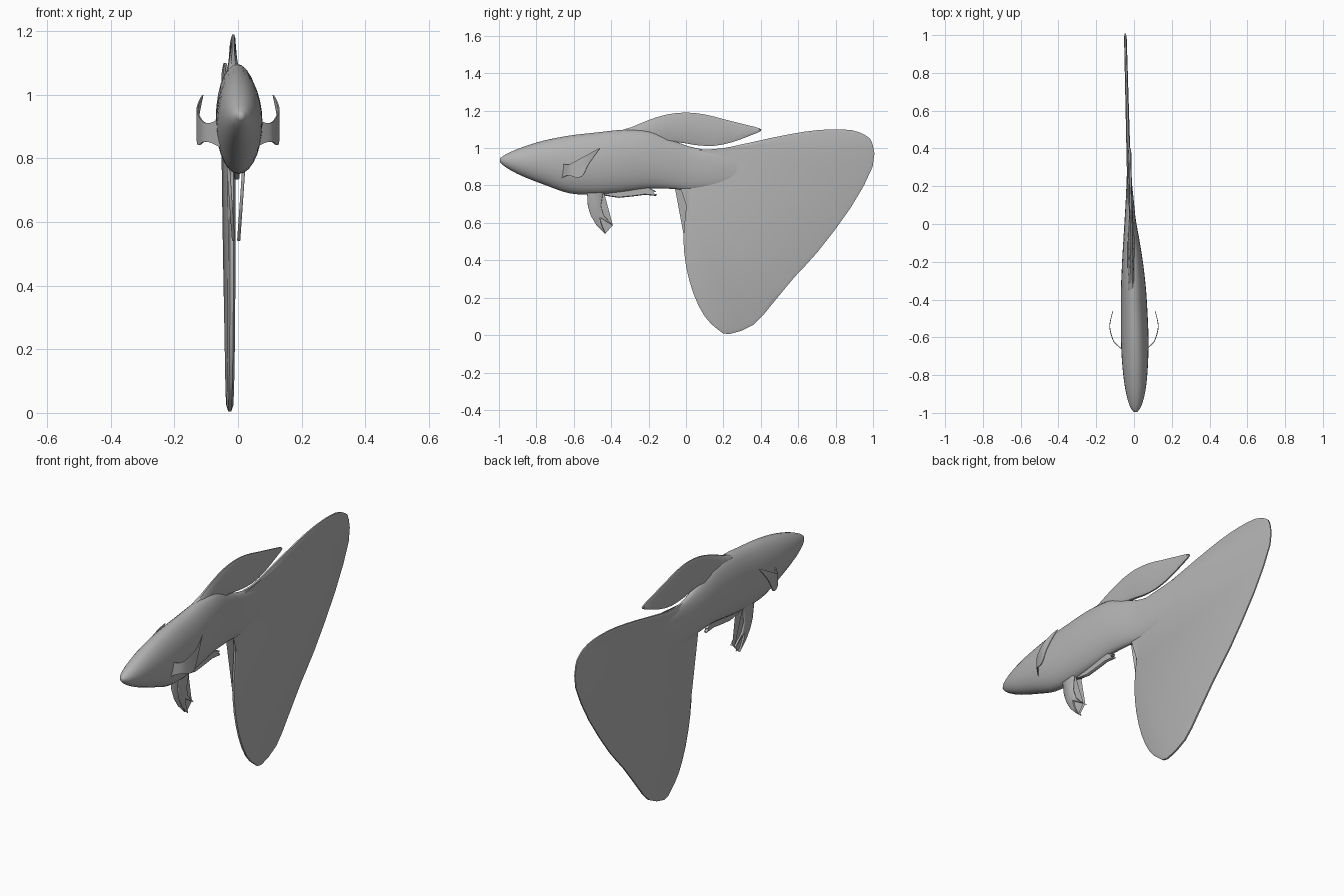
import bpy, bmesh, math
from mathutils import Vector

if "Cube" in bpy.data.objects:
    bpy.data.objects.remove(bpy.data.objects["Cube"])

grey = bpy.data.materials.new("fish grey")
grey.diffuse_color = (0.45, 0.45, 0.45, 1)
grey.use_nodes = True
grey.node_tree.nodes["Principled BSDF"].inputs["Base Color"].default_value = grey.diffuse_color


def finish(name, bm, angle=50):
    bmesh.ops.recalc_face_normals(bm, faces=bm.faces)
    mesh = bpy.data.meshes.new(name)
    bm.to_mesh(mesh)
    bm.free()
    mesh.materials.append(grey)
    ob = bpy.data.objects.new(name, mesh)
    bpy.context.collection.objects.link(ob)
    bpy.ops.object.select_all(action='DESELECT')
    ob.select_set(True)
    bpy.context.view_layer.objects.active = ob
    bpy.ops.object.shade_smooth_by_angle(angle=math.radians(angle))
    return ob


def spline(pts, steps, closed=False):
    """Catmull-Rom curve through points of any dimension."""
    n, out = len(pts), []
    pick = (lambda i: pts[i % n]) if closed else (lambda i: pts[max(0, min(n - 1, i))])
    for i in range(n if closed else n - 1):
        a, b, c, d = (pick(i + k) for k in (-1, 0, 1, 2))
        for s in range(steps):
            t = s / steps
            out.append(tuple(0.5 * (2 * q + (r - p) * t + (2 * p - 5 * q + 4 * r - w) * t * t
                                    + (3 * q - p - 3 * r + w) * t ** 3)
                             for p, q, r, w in zip(a, b, c, d)))
    return out if closed else out + [pts[-1]]


def fin(name, outline, centre, half, inset, steps=1):
    """Thin plate in the yz plane with a thinner rim; centre and half depend on (y, z)."""
    pts = [Vector(p) for p in (spline(outline, steps, True) if steps > 1 else outline)]
    n = len(pts)
    area = sum(pts[i].x * pts[(i + 1) % n].y - pts[(i + 1) % n].x * pts[i].y for i in range(n))
    sign = 1 if area > 0 else -1
    inner = []
    for i, p in enumerate(pts):
        d = (pts[(i + 1) % n] - pts[i - 1]).normalized()
        inner.append(p + Vector((-d.y, d.x)) * inset * sign)
    bm = bmesh.new()
    rings = []
    for ring, side in ((inner, 1), (pts, .45), (pts, -.45), (inner, -1)):
        rings.append([bm.verts.new((centre(*p) + side * half(*p), p.x, p.y)) for p in ring])
    for a, b in zip(rings, rings[1:]):
        for i in range(n):
            j = (i + 1) % n
            bm.faces.new((a[i], a[j], b[j], b[i]))
    caps = [bm.faces.new(rings[0]), bm.faces.new(rings[-1][::-1])]
    bmesh.ops.triangulate(bm, faces=caps)
    return finish(name, bm)


# Body: oval sections (y, bottom, top, half width, centre x)
stations = [(-.995, .925, .945, .010, .008), (-.96, .895, .968, .032, .008),
            (-.88, .852, 1.003, .053, .008), (-.76, .805, 1.04, .067, .006),
            (-.62, .758, 1.067, .073, .004), (-.48, .752, 1.083, .071, .001),
            (-.34, .765, 1.097, .066, -.003), (-.2, .783, 1.09, .055, -.008),
            (-.08, .782, 1.045, .042, -.014), (.02, .775, 1.008, .030, -.020),
            (.14, .79, .985, .020, -.023), (.34, .83, .96, .006, -.029)]
bm = bmesh.new()
SEG, rings = 28, []
for y, lo, hi, w, cx in spline(stations, 4):
    ring = []
    for k in range(SEG):
        a = 2 * math.pi * k / SEG
        ring.append(bm.verts.new((cx + w * math.cos(a), y, (lo + hi) / 2 + (hi - lo) / 2 * math.sin(a))))
    rings.append(ring)
for a, b in zip(rings, rings[1:]):
    for i in range(SEG):
        bm.faces.new((a[i], a[(i + 1) % SEG], b[(i + 1) % SEG], b[i]))
bm.faces.new(rings[0])
bm.faces.new(rings[-1])
finish("body", bm, 70)

# Large tail fin, drifting slightly to one side toward its end
tail = [(-.08, .80), (-.015, .78), (0, .74), (-.002, .65), (-.014, .52), (0, .37), (.04, .22),
        (.1, .1), (.17, .03), (.23, .005), (.36, .055), (.46, .165), (.58, .31), (.7, .44),
        (.88, .68), (.998, .9), (.998, 1.02), (.965, 1.065), (.89, 1.095), (.77, 1.1),
        (.63, 1.087), (.45, 1.053), (.24, 1.007), (.13, .992), (.02, 1.0), (-.08, 1.02)]
fin("tail_fin", tail, lambda y, z: -.02 - .026 * y, lambda y, z: .012 - .005 * max(y, 0), .018, 2)

# Back fin, thick at its root
dorsal = [(-.36, 1.085), (-.29, 1.112), (-.2, 1.15), (-.1, 1.18), (0, 1.19), (.1, 1.18),
          (.2, 1.155), (.32, 1.125), (.395, 1.105), (.398, 1.09), (.36, 1.073), (.25, 1.032),
          (.15, 1.012), (.05, 1.016), (-.06, 1.033), (-.16, 1.02), (-.3, 1.04)]
fin("dorsal_fin", dorsal, lambda y, z: -.015 - .02 * max(y, 0),
    lambda y, z: max(.007, .008 + .16 * (1.14 - z) * max(0, min(1, (.1 - y) / .3))), .014, 2)

# Paired belly fins with two prongs, and paired curved side fins
pelvic = [(-.53, .78), (-.525, .69), (-.51, .64), (-.48, .59), (-.43, .54), (-.452, .595),
          (-.462, .63), (-.39, .585), (-.44, .64), (-.455, .69), (-.44, .78)]
strip = [(.055, -.67, .835, .925), (.085, -.645, .85, .912), (.108, -.62, .852, .915),
         (.122, -.58, .842, .935), (.128, -.55, .855, .952), (.127, -.525, .905, .965),
         (.121, -.495, .95, .982), (.111, -.46, .997, 1.0)]
for side, label in ((1, "right"), (-1, "left")):
    fin("pelvic_fin_" + label, pelvic,
        lambda y, z: side * (.008 + .07 * (z - .54)) - .006, lambda y, z: .005, .003)
    bm = bmesh.new()
    loops = []
    for x, y, lo, hi in spline(strip, 3):
        loops.append([bm.verts.new((side * (x + dx), y - dx * .5, z))
                      for dx, z in ((-.002, lo), (.002, lo), (.002, hi), (-.002, hi))])
    for a, b in zip(loops, loops[1:]):
        for i in range(4):
            bm.faces.new((a[i], a[(i + 1) % 4], b[(i + 1) % 4], b[i]))
    bm.faces.new(loops[0])
    bm.faces.new(loops[-1])
    finish("pectoral_fin_" + label, bm)

# Low fin under the belly with a notched tip
anal = [(-.46, .78), (-.43, .745), (-.36, .734), (-.28, .742), (-.22, .75), (-.16, .744),
        (-.155, .753), (-.19, .76), (-.158, .768), (-.2, .79), (-.32, .81)]
fin("anal_fin", anal, lambda y, z: -.004, lambda y, z: .009, .004)
